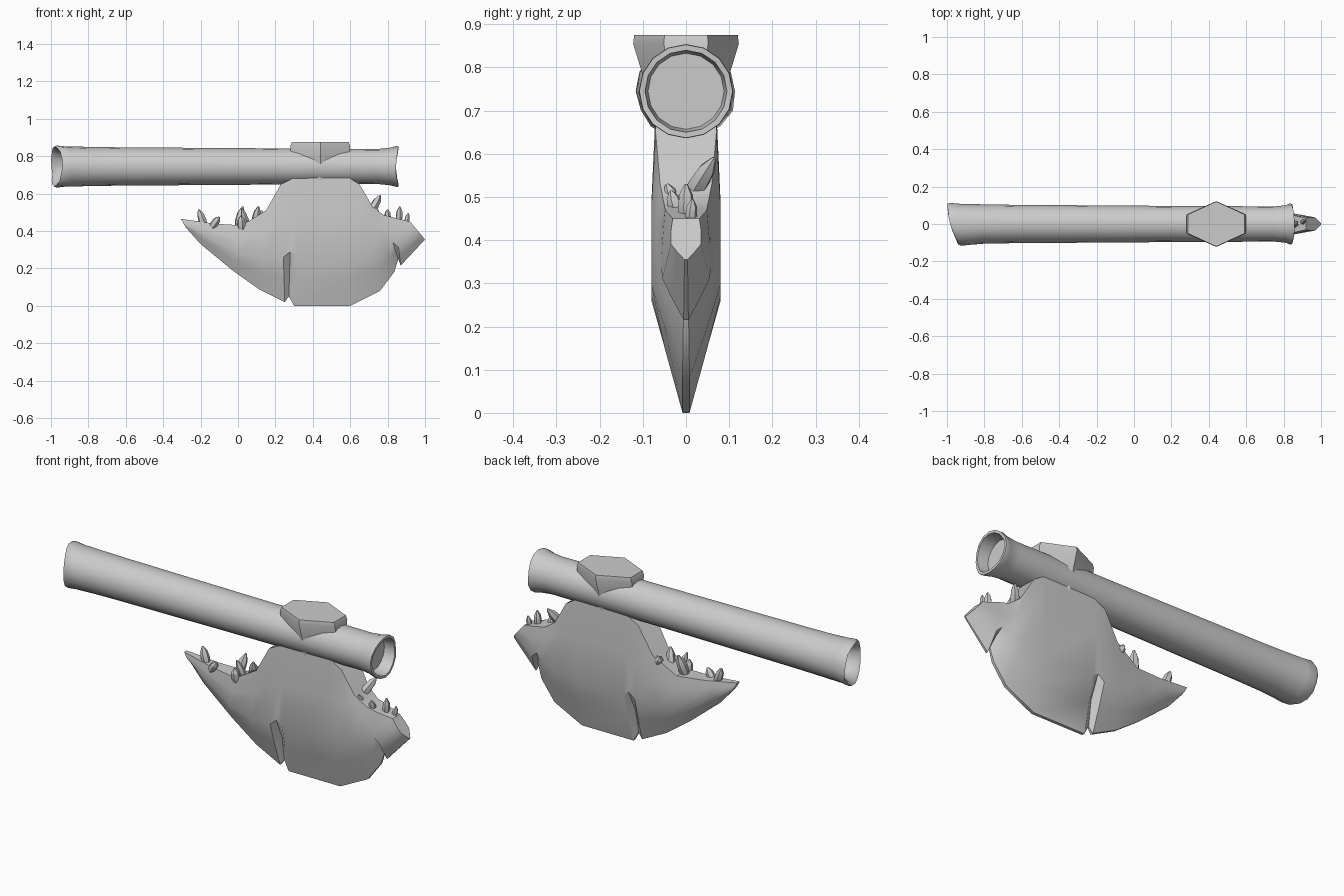
import bpy, bmesh, math, random
from mathutils import Vector

random.seed(4)


def make_object(name, verts, faces, angle=35):
    mesh = bpy.data.meshes.new(name)
    mesh.from_pydata(verts, [], faces)
    bm = bmesh.new()
    bm.from_mesh(mesh)
    bmesh.ops.remove_doubles(bm, verts=bm.verts, dist=1e-5)
    bmesh.ops.recalc_face_normals(bm, faces=bm.faces)
    bm.to_mesh(mesh)
    bm.free()
    ob = bpy.data.objects.new(name, mesh)
    bpy.context.collection.objects.link(ob)
    bpy.ops.object.select_all(action='DESELECT')
    ob.select_set(True)
    bpy.context.view_layer.objects.active = ob
    bpy.ops.object.shade_smooth_by_angle(angle=math.radians(angle))
    return ob


def loft(name, rings, angle=35):
    n = len(rings[0])
    verts = [p for ring in rings for p in ring]
    faces = [list(range(n)), list(range(len(verts) - n, len(verts)))]
    for i in range(len(rings) - 1):
        for j in range(n):
            k = (j + 1) % n
            faces.append((i * n + j, i * n + k, (i + 1) * n + k, (i + 1) * n + j))
    return make_object(name, verts, faces, angle)


# Bone-like handle: flared, uneven ends with recessed openings
SIDES = 16
stations = [(-0.90, 0.078), (-0.955, 0.095), (-0.968, 0.109), (-0.955, 0.115),
            (-0.91, 0.110), (-0.80, 0.105), (-0.68, 0.103), (0.0, 0.098),
            (0.75, 0.094), (0.81, 0.100), (0.84, 0.109), (0.852, 0.108),
            (0.852, 0.095), (0.79, 0.088)]
wobble = [random.uniform(-1, 1) for _ in range(SIDES)]
rings = []
for x, r in stations:
    ring = []
    for j in range(SIDES):
        a = 2 * math.pi * j / SIDES
        dx, rr = 0, r
        if x < -0.89:
            dx = -0.028 * math.cos(a) - 0.012 * math.sin(a) * math.sin(a) + 0.004 * wobble[j]
            rr += 0.003 * wobble[j]
        elif x > 0.83:
            dx = -0.008 * math.cos(2 * a) + 0.002 * wobble[j]
        ring.append((x + dx, rr * math.cos(a), 0.745 + rr * math.sin(a)))
    rings.append(ring)
loft("handle", rings, 50)

# Blade: columns of (top x, top z, bottom x, bottom z, half thickness, notch factor)
columns = [(-0.305, 0.465, -0.28, 0.42, 0.012, 1),
           (-0.13, 0.44, -0.20, 0.33, 0.035, 1),
           (0.02, 0.43, -0.03, 0.19, 0.055, 1),
           (0.15, 0.51, 0.11, 0.09, 0.072, 1),
           (0.23, 0.65, 0.25, 0.02, 0.08, 1),
           (0.29, 0.68, 0.272, 0.05, 0.08, 0.55),
           (0.33, 0.70, 0.30, 0.006, 0.08, 1),
           (0.57, 0.70, 0.60, 0.006, 0.08, 1),
           (0.65, 0.65, 0.76, 0.08, 0.08, 1),
           (0.72, 0.53, 0.835, 0.18, 0.068, 1),
           (0.78, 0.485, 0.857, 0.25, 0.058, 0.8),
           (0.84, 0.47, 0.87, 0.215, 0.055, 1),
           (0.92, 0.45, 1.0, 0.355, 0.035, 1)]
levels = [(0, 0.88), (0.3, 1), (0.62, 1), (0.8, 0.6), (1, 0.1)]
rings = []
for xt, zt, xb, zb, w, notch in columns:
    side = []
    for t, f in levels:
        half = w * f * (notch if t > 0.7 else 1)
        side.append((xt + (xb - xt) * t, half, zt + (zb - zt) * t))
    rings.append(side + [(x, -y, z) for x, y, z in reversed(side)])
low = min(p[2] for r in rings for p in r)
rings = [[(x, y, z - low if z < 0.02 else z) for x, y, z in r] for r in rings]
loft("blade", rings, 35)

# Hexagonal wedge that passes through the handle
hexagon = [(-0.16, -0.05), (0, -0.12), (0.16, -0.05), (0.16, 0.05), (0, 0.12), (-0.16, 0.05)]
rings = [[(0.44 + x * sx, y * sy, z) for x, y in hexagon]
         for z, sx, sy in [(0.66, 1.0, 0.58), (0.78, 1.0, 0.83), (0.855, 1.0, 1.02), (0.875, 0.95, 1.0)]]
loft("wedge_cap", rings, 25)


# Crystal teeth along both upper blade edges
def crystal(name, base, tip, radius):
    base, tip = Vector(base), Vector(tip)
    d = tip - base
    u = d.cross(Vector((0.3, 1, 0))).normalized()
    v = d.normalized().cross(u)
    rings = []
    for t, s in [(0, 0.75), (0.3, 1), (0.7, 0.85), (1, 0.2)]:
        rings.append([base + d * t + (u * math.cos(k * math.pi / 3) + v * math.sin(k * math.pi / 3)) * radius * s
                      for k in range(6)])
    loft(name, rings, 25)


teeth = [((-0.18, 0.0, 0.43), (-0.21, 0.005, 0.515), 0.022),
         ((-0.14, -0.025, 0.42), (-0.10, -0.035, 0.475), 0.022),
         ((0.00, 0.0, 0.42), (0.025, 0.03, 0.53), 0.025),
         ((0.02, -0.04, 0.41), (0.015, -0.05, 0.48), 0.024),
         ((0.05, -0.02, 0.43), (0.02, -0.04, 0.52), 0.018),
         ((0.09, 0.0, 0.44), (0.11, -0.03, 0.53), 0.023),
         ((0.13, 0.045, 0.47), (0.11, 0.06, 0.51), 0.022),
         ((0.71, 0.01, 0.50), (0.76, 0.065, 0.59), 0.024),
         ((0.74, -0.02, 0.47), (0.735, -0.045, 0.53), 0.019),
         ((0.80, -0.02, 0.46), (0.80, -0.035, 0.515), 0.018),
         ((0.86, 0.0, 0.45), (0.865, 0.0, 0.53), 0.019),
         ((0.90, 0.01, 0.44), (0.91, 0.015, 0.495), 0.014)]
for i, (base, tip, radius) in enumerate(teeth):
    crystal(f"tooth_{i + 1}", base, tip, radius)
